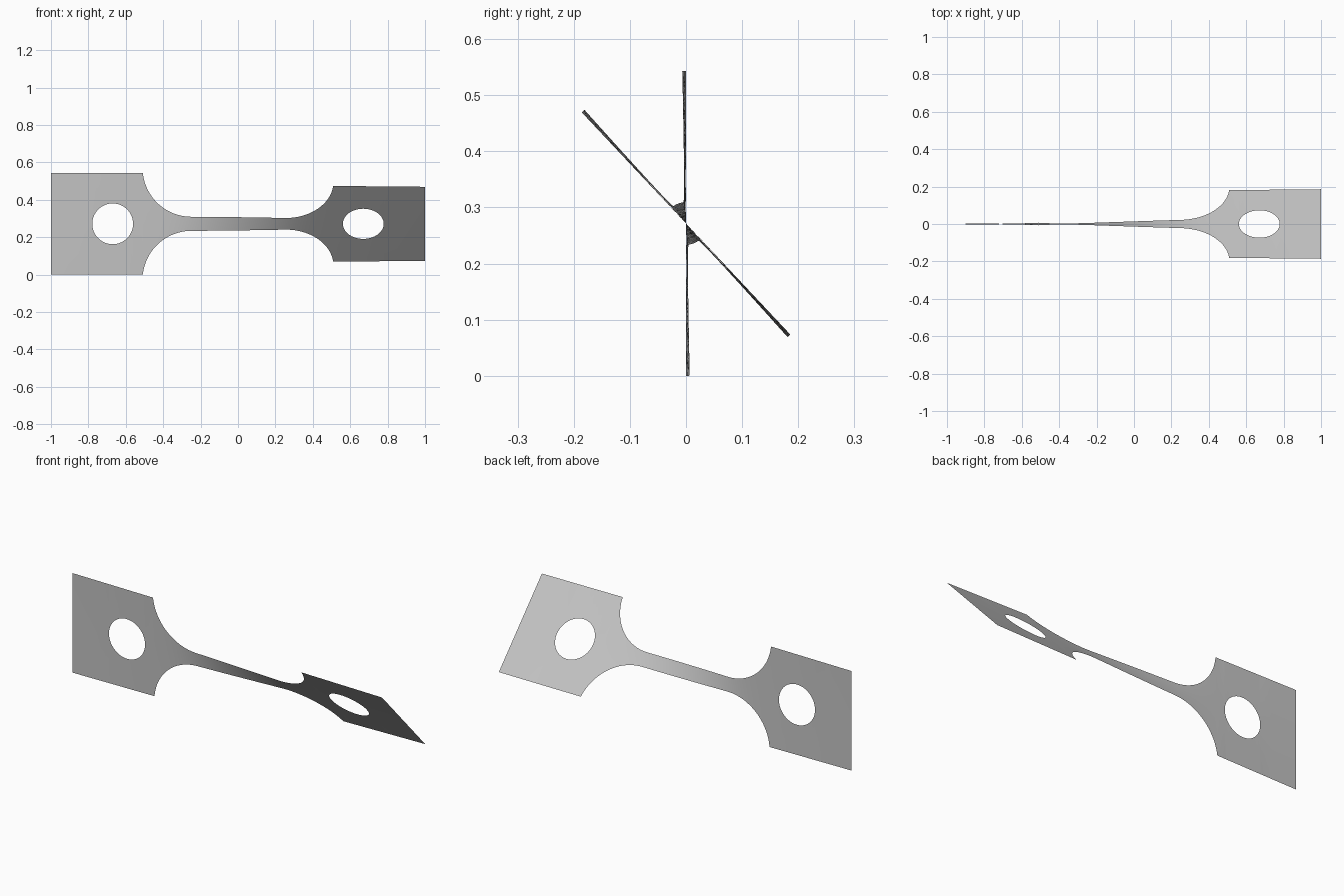
import bpy, bmesh, math
from mathutils import Vector

cube = bpy.data.objects.get("Cube")
if cube:
    bpy.data.objects.remove(cube)

TAB = 0.2715       # half width of the end tabs
NECK = 0.038       # half width of the narrow neck
FILLET = 0.26      # radius of the shoulder curves
FILLET_X = 0.25    # where the shoulder meets the neck
HOLE_X, HOLE_R = 0.67, 0.109
TWIST = math.radians(43.2)
ROWS = 5


def half_width(x):
    d = abs(x) - FILLET_X
    if d <= 0:
        return NECK
    if d >= FILLET:
        return TAB
    return min(TAB, NECK + FILLET - math.sqrt(FILLET ** 2 - d ** 2))


def hole_half(x):
    return math.sqrt(max(0, HOLE_R ** 2 - (abs(x) - HOLE_X) ** 2))


# Twist gathers mostly in the narrow parts of the strip
STEPS = 800
turn = [0.0]
for i in range(STEPS):
    turn.append(turn[-1] + half_width(-1 + (2 * i + 1) / STEPS) ** -1.5)


def angle(x):
    return TWIST * turn[round((x + 1) / 2 * STEPS)] / turn[-1]


# Columns along the right half, denser on the curves
shoulder = math.sqrt(FILLET ** 2 - (NECK + FILLET - TAB) ** 2)
sweep = math.asin(shoulder / FILLET)
cols = [i * FILLET_X / 12 for i in range(12)]
cols += [FILLET_X + FILLET * math.sin(sweep * i / 24) for i in range(25)]
cols += [HOLE_X - HOLE_R * math.cos(math.pi * i / 32) for i in range(33)]
cols += [0.85, 1.0]
cols = [-x for x in reversed(cols[1:])] + cols

# Sheet made of an upper and a lower band that part around the holes
bm = bmesh.new()
for side in (1, -1):
    previous = None
    for x in cols:
        a, h, w = angle(x), hole_half(x), half_width(x)
        line = []
        for r in range(ROWS + 1):
            v = side * (h + (w - h) * r / ROWS)
            line.append(bm.verts.new(Vector((x, -v * math.sin(a), TAB + v * math.cos(a)))))
        if previous:
            for r in range(ROWS):
                quad = [previous[r], line[r], line[r + 1], previous[r + 1]]
                bm.faces.new(quad if side > 0 else quad[::-1])
        previous = line
bmesh.ops.remove_doubles(bm, verts=bm.verts, dist=0.00005)

mesh = bpy.data.meshes.new("twisted_strip")
bm.to_mesh(mesh)
bm.free()
strip = bpy.data.objects.new("twisted_strip", mesh)
bpy.context.collection.objects.link(strip)
for face in mesh.polygons:
    face.use_smooth = True

# Plain grey metal
grey = bpy.data.materials.new("plain_grey")
grey.use_nodes = True
color = (0.55, 0.55, 0.55, 1)
grey.diffuse_color = color
grey.node_tree.nodes["Principled BSDF"].inputs["Base Color"].default_value = color
mesh.materials.append(grey)
